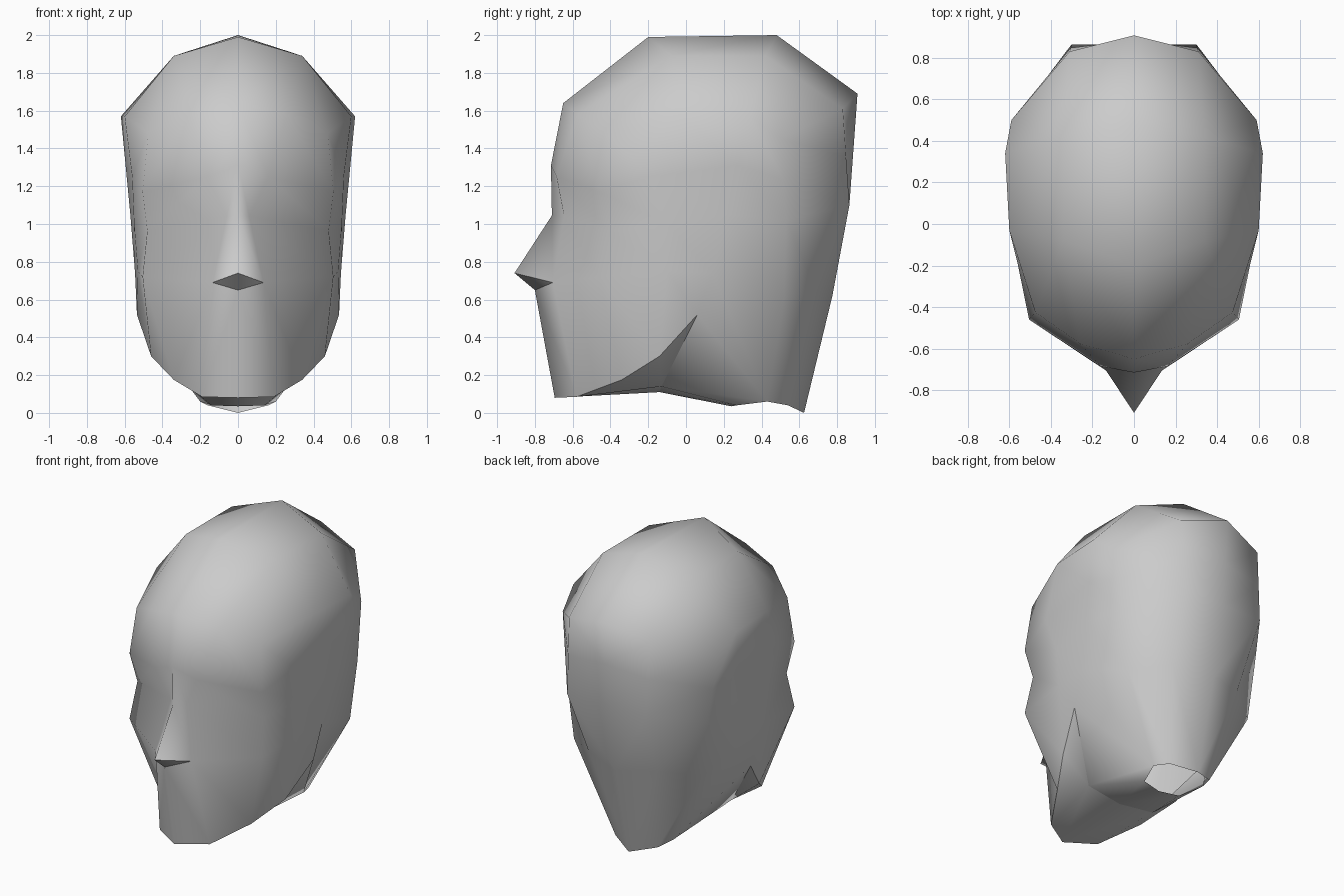
import bpy, bmesh

if "Cube" in bpy.data.objects:
    bpy.data.objects.remove(bpy.data.objects["Cube"])

bm = bmesh.new()


def loop(points):
    return [bm.verts.new(p) for p in points]


def bridge(a, b):
    for i in range(len(a) - 1):
        bm.faces.new((a[i], a[i + 1], b[i + 1], b[i]))


def sharpen(verts):
    for a, b in zip(verts, verts[1:]):
        bm.edges.get((a, b)).smooth = False


# Half loops run from the front centre line round to the back
forehead = loop([(0, -.65, 1.64), (.26, -.575, 1.58), (.475, -.425, 1.48), (.6, -.03, 1.57),
                 (.62, .34, 1.57), (.59, .5, 1.45), (.31, .83, 1.61), (0, .908, 1.69)])
eyes = loop([(0, -.71, 1.045), (.06, -.645, 1.04), (.48, -.41, .965), (.55, -.1, 1.0),
             (.57, .22, 1.05), (.54, .53, 1.02), (.3, .865, 1.1), (0, .865, 1.1)])
brow = loop([(0, -.715, 1.31), (.16, -.685, 1.25), (.505, -.46, 1.17), (.56, -.19, 1.25)])
# Back of the brow loop lies halfway between its neighbours
brow += loop([p.co.lerp(q.co, .5) for p, q in zip(forehead[4:], eyes[4:])])
nose = loop([(0, -.908, .74), (.135, -.705, .69), (.505, -.46, .72), (.53, -.1, .75),
             (.545, .14, .74), (.49, .52, .61), (.26, .69, .65), (0, .775, .62)])
jaw = loop([(0, -.695, .08), (.19, -.58, .085), (.34, -.34, .175),
            (.46, -.14, .30), (.535, .06, .52)])
nose_base = loop([(0, -.8, .65)])[0]

# Face and skull walls
bridge(forehead, brow)
bridge(brow, eyes)
bridge(eyes, nose)
bridge(nose[1:5], jaw[1:])
bridge([nose_base, nose[1]], jaw[:2])
bm.faces.new((nose[0], nose[1], nose_base))
sharpen([nose[0], nose[1], nose_base])

# Crown
f = forehead
crown = loop([(0, -.2, 1.99), (.34, -.08, 1.89), (.34, .42, 1.89), (0, .48, 2.0)])
bm.faces.new(crown)
for face in ((f[0], f[1], crown[1], crown[0]), (f[1], f[2], crown[1]), (f[2], f[3], crown[1]),
             (f[3], f[4], crown[2], crown[1]), (f[4], f[5], crown[2]),
             (f[5], f[6], crown[2]), (f[6], f[7], crown[3], crown[2])):
    bm.faces.new(face)

# Underside of the jaw
throat = loop([(0, -.14, .11), (.26, -.13, .14)])
bm.faces.new((jaw[0], jaw[1], throat[1], throat[0]))
for i in (1, 2, 3):
    bm.faces.new((jaw[i], jaw[i + 1], throat[1]))

# Neck, open at the bottom
neck = loop([(0, .24, .035), (.14, .27, .04), (.2, .43, .06), (.16, .54, .04), (0, .625, 0)])
bridge([throat[0], throat[1], jaw[4]], neck[:3])
bm.faces.new((nose[4], nose[5], neck[2], jaw[4]))
bridge(nose[5:], neck[2:])

# Hard crease round the jaw and under the chin
sharpen(jaw)
sharpen([jaw[4], throat[1], throat[0]])

bmesh.ops.recalc_face_normals(bm, faces=bm.faces)
for face in bm.faces:
    face.smooth = True
mesh = bpy.data.meshes.new("head")
bm.to_mesh(mesh)
bm.free()
head = bpy.data.objects.new("head", mesh)
bpy.context.collection.objects.link(head)

# Other half
mirror = head.modifiers.new("mirror", 'MIRROR')
mirror.use_clip = True
mirror.merge_threshold = .002
